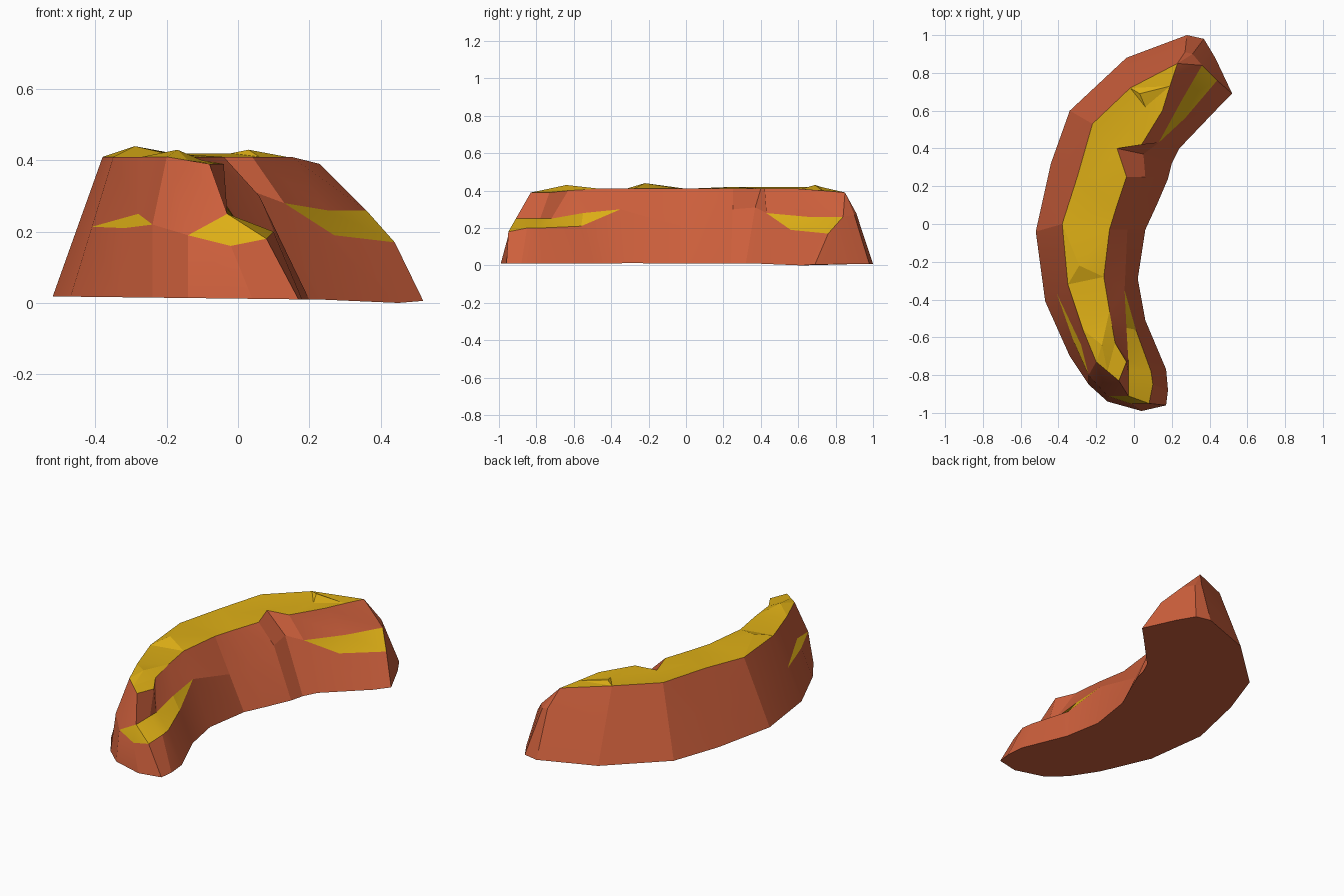
import bpy
import bmesh
import math
from mathutils import Vector
from mathutils.geometry import delaunay_2d_cdt

cube = bpy.data.objects.get("Cube")
if cube:
    bpy.data.objects.remove(cube)


def flat_material(name, colour):
    mat = bpy.data.materials.new(name)
    mat.use_nodes = True
    mat.diffuse_color = (*colour, 1)
    mat.node_tree.nodes["Principled BSDF"].inputs["Base Color"].default_value = (*colour, 1)
    return mat


ROCK, GRASS = 0, 1
materials = [flat_material("red rock", (0.61, 0.115, 0.045)),
             flat_material("yellow grass", (0.73, 0.43, 0.008))]

# Cliff columns in hundredths, clockwise from the front tip:
# foot (x, y), then rim (x, y, z)
columns = [
    ((4, -99), (-8, -83, 39)),
    ((-14, -94), (-14, -78, 40)),
    ((-24, -85), (-20, -73, 41)),
    ((-34, -70), (-27, -56, 41)),
    ((-47, -41), (-35, -32, 41)),
    ((-52, -4), (-38, 0, 41)),
    ((-44, 32), (-30, 25, 42)),
    ((-34, 60), (-22, 53, 42)),
    ((-4, 88), (-2, 72, 42)),
    ((28, 100), (23, 85, 39)),
    ((37, 98), (23, 85, 39)),
    ((43, 88), (23, 85, 39)),
    ((52, 69), (19, 73, 40)),
    ((45, 62), (15, 60, 41)),
    ((24, 40), (4, 42, 41)),
    ((20, 32), (-9, 40, 41)),
    ((18, 24), (-4, 25, 41)),
    ((12, 10), (-9, 10, 41)),
    ((6, -3), (-13, -3, 41)),
    ((2, -29), (-16, -28, 41)),
    ((6, -51), (-13, -46, 41)),
    ((17, -77), (-10, -63, 40)),
    ((18, -88), (-4, -73, 39)),
    ((17, -96), (-8, -83, 39)),
]

# Bends in the wall: one point for a crease, two (low, high) for a ledge
bends = {
    0: [(-2, -95, 16), (-3, -91, 25)],
    1: [(-14, -91, 19)],
    2: [(-24, -80, 22)],
    3: [(-32, -62, 21), (-28, -64, 25)],
    9: [(27, 91, 28)],
    10: [(31, 90, 27)],
    11: [(36, 84, 26)],
    12: [(44, 76, 17), (36, 84, 26)],
    13: [(27, 56, 19), (25, 65, 26)],
    14: [(13, 43, 28)],
    15: [(5, 37, 31)],
    16: [(6, 25, 30)],
    19: [(-5, -35, 30)],
    20: [(1, -56, 21), (-4, -55, 28)],
    21: [(9, -78, 20), (-3, -72, 25)],
    22: [(10, -85, 20), (-3, -78, 25)],
    23: [(8, -95, 18), (-3, -91, 25)],
}

# High and low spots on the plateau
plateau_spots = [(-17, -64, 43), (-29, -22, 44), (-20, 25, 42),
                 (3, 69, 43), (6, 62, 41), (-14, 42, 41)]

bm = bmesh.new()
known = {}


def vert(point):
    key = tuple(round(c, 3) for c in point)
    if key not in known:
        known[key] = bm.verts.new(Vector(key) / 100)
    return known[key]


def face(points, material):
    verts = list(dict.fromkeys(vert(p) for p in points))
    if len(verts) > 2 and not bm.faces.get(verts):
        bm.faces.new(verts).material_index = material


def wall_line(i):
    """Foot, ledge low edge, ledge high edge and rim of one column."""
    (x, y), rim = columns[i]
    foot = (x, y, 0 if i == 13 else 1.2 - 0.012 * x)
    middle = tuple(Vector(foot).lerp(Vector(rim), 0.5))
    bend = bends.get(i, [middle])
    return [foot, bend[0], bend[-1], rim]


# Walls, with the band between the bends forming grassy ledges
lines = [wall_line(i) for i in range(len(columns))]
for i, line in enumerate(lines):
    following = lines[(i + 1) % len(lines)]
    for band, material in enumerate((ROCK, GRASS, ROCK)):
        ledge = line[1] != line[2] or following[1] != following[2]
        paint = material if ledge else ROCK
        face([line[band], following[band], following[band + 1], line[band + 1]], paint)

# Underside
face([line[0] for line in lines], ROCK)

# Grassy plateau filling the rim
rim = list(dict.fromkeys(line[3] for line in lines))
points = rim + plateau_spots
flat = [Vector(p[:2]) for p in points]
_, _, triangles, origins, _, _ = delaunay_2d_cdt(flat, [], [list(range(len(rim)))], 1, 0.001)
for tri in triangles:
    face([points[origins[k][0]] for k in tri], GRASS)

bmesh.ops.recalc_face_normals(bm, faces=bm.faces)
mesh = bpy.data.meshes.new("cliff")
bm.to_mesh(mesh)
bm.free()
for mat in materials:
    mesh.materials.append(mat)
cliff = bpy.data.objects.new("cliff", mesh)
bpy.context.collection.objects.link(cliff)

bpy.ops.object.select_all(action="DESELECT")
cliff.select_set(True)
bpy.context.view_layer.objects.active = cliff
bpy.ops.object.shade_smooth_by_angle(angle=math.radians(15))
